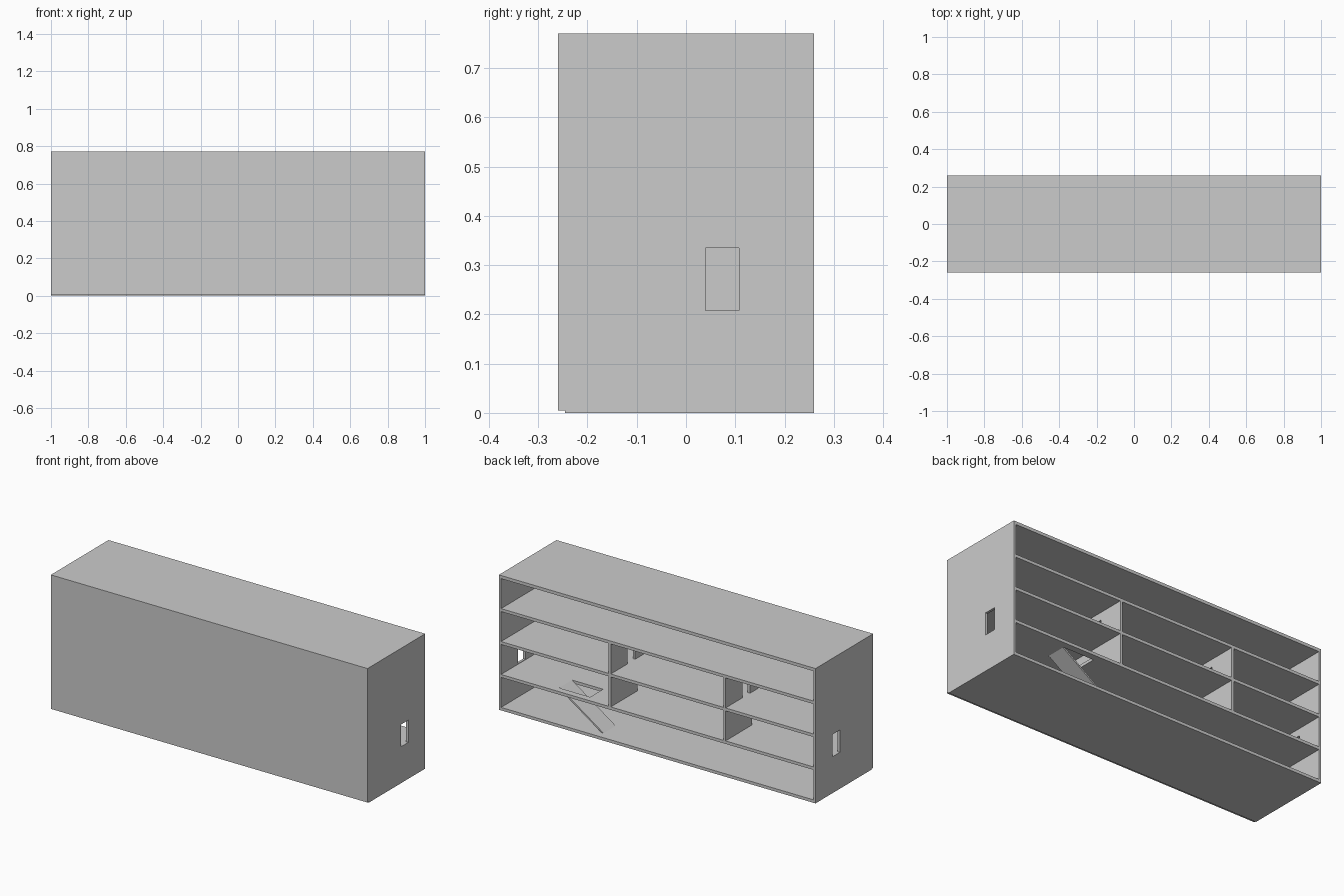
import bpy

if "Cube" in bpy.data.objects:
    bpy.data.objects.remove(bpy.data.objects["Cube"])

W, D, H = 1.0, 0.26, 0.77      # half width, half depth, height
SLAB, WALL, PITCH = 0.017, 0.014, 0.188
DOOR_Y = (0.04, 0.108)
DOOR_H = 0.127


def mesh_object(name, verts, faces):
    me = bpy.data.meshes.new(name)
    me.from_pydata(verts, [], faces)
    ob = bpy.data.objects.new(name, me)
    bpy.context.collection.objects.link(ob)
    return ob


def prism(name, front, back):
    """Six-sided solid from two matching quads."""
    faces = [(3, 2, 1, 0), (4, 5, 6, 7)]
    faces += [(i, (i + 1) % 4, (i + 1) % 4 + 4, i + 4) for i in range(4)]
    return mesh_object(name, front + back, faces)


def box(name, x, y, z):
    quad = [(x[0], y[0]), (x[1], y[0]), (x[1], y[1]), (x[0], y[1])]
    return prism(name, [(a, b, z[0]) for a, b in quad],
                 [(a, b, z[1]) for a, b in quad])


def cut(ob, x, y, z):
    """Cut a box-shaped opening and discard the cutter."""
    cutter = box("cutter", x, y, z)
    cutter.hide_render = True
    mod = ob.modifiers.new("opening", 'BOOLEAN')
    mod.operation, mod.solver, mod.object = 'DIFFERENCE', 'EXACT', cutter
    bpy.context.view_layer.objects.active = ob
    bpy.ops.object.modifier_apply(modifier=mod.name)
    bpy.data.objects.remove(cutter)


def level(i):
    """Top of the slab of storey i."""
    return i * PITCH + SLAB


# Floors and roof
for i in range(5):
    name = ("ground_floor", "first_floor", "second_floor", "third_floor", "roof")[i]
    top = H if i == 4 else level(i)
    slab = box(name, (-W + WALL, W - WALL) if 0 < i < 4 else (-W, W),
               (-D + WALL, D), (i * PITCH, top))
    if i == 1:  # stairwell opening
        cut(slab, (0.45, 0.646), (0.105, 0.222), (0.1, 0.3))

# Front wall
box("front_wall", (-W, W), (-D, -D + WALL), (0.005, H))

# End walls with a doorway on the first floor
for side, name in ((-1, "left_wall"), (1, "right_wall")):
    xs = sorted((side * W, side * (W - WALL)))
    wall = box(name, xs, (-D + WALL, D), (0.003, H - 0.001))
    cut(wall, (xs[0] - 0.05, xs[1] + 0.05), DOOR_Y, (0.208, 0.335))

# Room partitions on the two middle storeys
for storey, door in ((1, (-0.048, 0.02)), (2, DOOR_Y)):
    for n, x in enumerate((0.30, -0.425)):
        part = box(f"partition_{storey}_{n}", (x - WALL / 2, x + WALL / 2),
                   (-D + WALL, D), (level(storey), (storey + 1) * PITCH))
        cut(part, (x - 0.05, x + 0.05), door,
            (level(storey) - 0.01, level(storey) + DOOR_H))

# Sloping stair ramp from the ground floor to the first floor
ramp = [(0.37, SLAB), (0.385, SLAB), (0.646, 0.193), (0.646, 0.205)]
prism("stair_ramp", [(x, 0.105, z) for x, z in ramp],
      [(x, 0.215, z) for x, z in ramp])

# Consistent outward normals
import bmesh
for ob in bpy.context.collection.objects:
    bm = bmesh.new()
    bm.from_mesh(ob.data)
    bmesh.ops.recalc_face_normals(bm, faces=bm.faces)
    bm.to_mesh(ob.data)
    bm.free()
